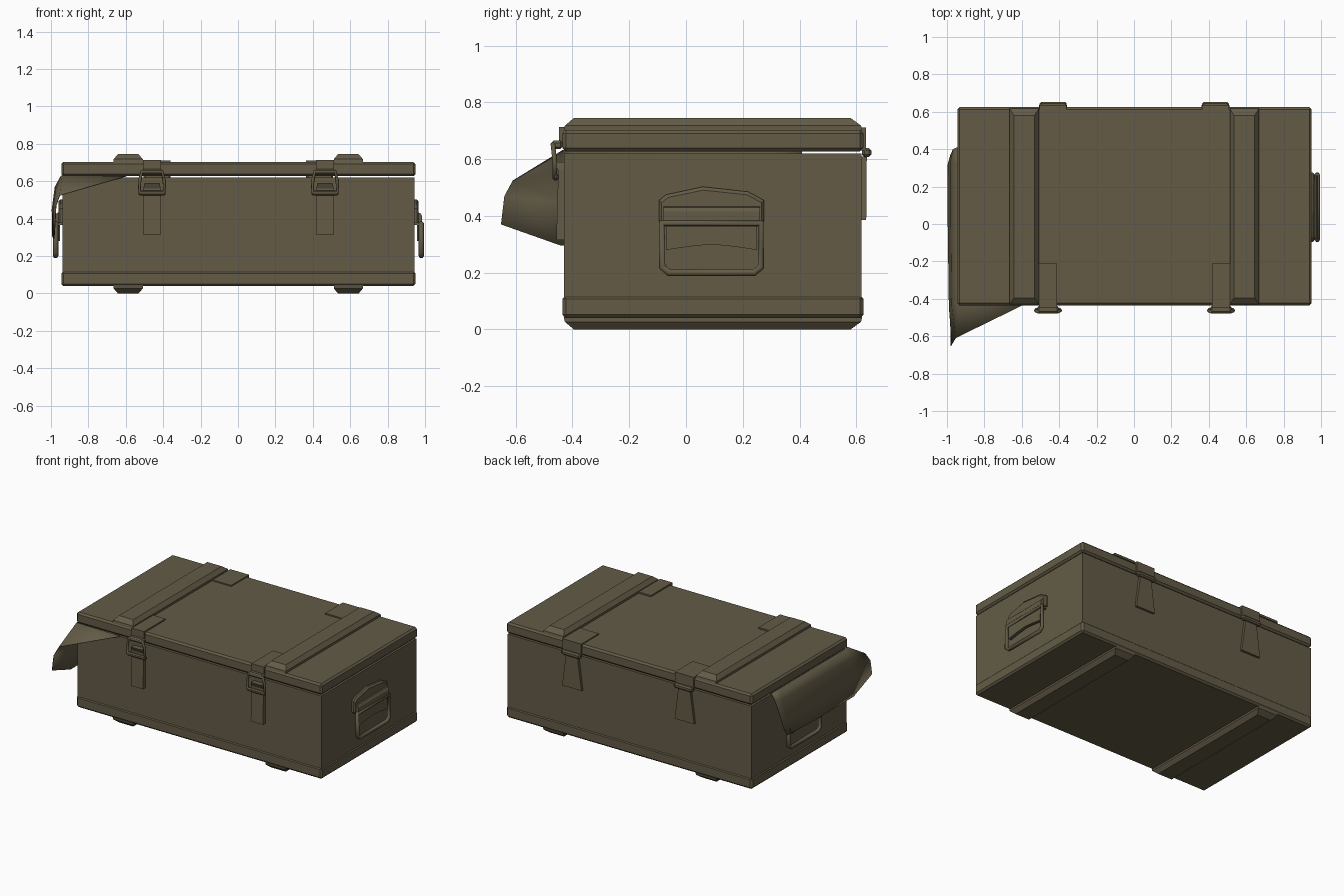
import bpy, bmesh, math
from mathutils import Vector, Matrix

if "Cube" in bpy.data.objects:
    bpy.data.objects.remove(bpy.data.objects["Cube"])

olive = bpy.data.materials.new("olive_drab")
olive.diffuse_color = (0.125, 0.105, 0.062, 1)
olive.use_nodes = True
olive.node_tree.nodes["Principled BSDF"].inputs["Base Color"].default_value = olive.diffuse_color
X0, X1, Y0, Y1 = -0.945, 0.95, -0.435, 0.625


def finish(name, bm, bevel=0.0):
    bmesh.ops.recalc_face_normals(bm, faces=bm.faces)
    me = bpy.data.meshes.new(name)
    bm.to_mesh(me)
    bm.free()
    me.materials.append(olive)
    ob = bpy.data.objects.new(name, me)
    bpy.context.collection.objects.link(ob)
    if bevel:
        m = ob.modifiers.new("bevel", 'BEVEL')
        m.width, m.segments = bevel, 1
    return ob


def box(name, lo, hi, bevel=0.0):
    bm = bmesh.new()
    bmesh.ops.create_cube(bm, size=1)
    for v in bm.verts:
        v.co = [(a + b) / 2 + c * (b - a) for a, b, c in zip(lo, hi, v.co)]
    return finish(name, bm, bevel)


def loft(name, rings):
    """Closed solid through rings of equal point count."""
    bm = bmesh.new()
    vs = [[bm.verts.new(p) for p in r] for r in rings]
    n = len(vs[0])
    for a, b in zip(vs, vs[1:]):
        for i in range(n):
            bm.faces.new((a[i], a[(i + 1) % n], b[(i + 1) % n], b[i]))
    bm.faces.new(vs[0][::-1])
    bm.faces.new(vs[-1])
    return finish(name, bm)


def rect(x0, x1, y0, y1, z):
    return [(x0, y0, z), (x1, y0, z), (x1, y1, z), (x0, y1, z)]


def tube(name, pts, r, closed=True, sides=6):
    cu = bpy.data.curves.new(name, 'CURVE')
    cu.dimensions = '3D'
    cu.bevel_depth, cu.bevel_resolution = r, 1
    cu.use_fill_caps = True
    sp = cu.splines.new('POLY')
    sp.points.add(len(pts) - 1)
    for p, c in zip(sp.points, pts):
        p.co = (*c, 1)
    sp.use_cyclic_u = closed
    cu.materials.append(olive)
    ob = bpy.data.objects.new(name, cu)
    bpy.context.collection.objects.link(ob)
    return ob


# Main box: body, lower band, lid
box("body", (X0 + .006, Y0 + .006, .10), (X1 - .006, Y1 - .006, .62))
box("base_band", (X0, Y0, .04), (X1, Y1, .12), .012)
box("lid", (X0, Y0, .627), (X1, Y1, .703), .012)

# Tapered battens on the lid and skids underneath
for x in (-.587, .59):
    for name, za, zb in (("lid_batten", .70, .745), ("bottom_skid", .045, 0)):
        zm = za + (zb - za) * .4
        loft(name, [rect(x - .078, x + .078, Y0 + .004, Y1 - .004, za),
                    rect(x - .078, x + .078, Y0 + .008, Y1 - .008, zm),
                    rect(x - .055, x + .055, Y0 + .04, Y1 - .045, zb)])

# Front latches
for x in (-.46, .465):
    box("latch_top_plate", (x - .047, Y0 - .008, .70), (x + .047, -.21, .713))
    box("latch_lip", (x - .047, Y0 - .012, .645), (x + .047, Y0 + .005, .713))
    loft("latch_lever", [rect(x - .047, x + .047, Y0 - .022, Y0 + .01, .315),
                         rect(x - .047, x + .047, Y0 - .015, Y0 + .01, .56),
                         rect(x - .040, x + .040, Y0 - .03, Y0 + .01, .59)])
    box("latch_hook", (x - .055, Y0 - .04, .635), (x + .055, Y0, .665), .008)
    y = Y0 - .028
    tube("latch_wire", [(x - .066, y, .54), (x + .066, y, .54), (x + .066, y, .60),
                        (x + .054, y - .006, .652), (x - .054, y - .006, .652),
                        (x - .066, y, .60)], .009)
    box("latch_pin", (x - .072, Y0 - .035, .525), (x + .072, Y0 - .015, .55), .006)

# Rear hinges
for x in (-.432, .436):
    box("hinge_top_plate", (x - .072, .44, .70), (x + .072, Y1 + .008, .711))
    box("hinge_lid_leaf", (x - .072, Y1 - .01, .63), (x + .072, Y1 + .01, .711))
    box("hinge_knuckle", (x - .072, Y1 - .005, .607), (x + .072, .653, .64), .009)
    loft("hinge_lower_leaf", [rect(x - .075, x + .075, Y1 - .02, Y1 + .01, .385),
                              rect(x - .045, x + .045, Y1 - .02, Y1 + .012, .61)])

# End handles: back plate, drop ring and grip, mirrored to both ends
YC = .09
for s, xe in ((1, X1 - .006), (-1, X0 + .006)):
    def ring_at(d, prof):
        return [(xe + s * d, YC + a, z) for a, z in prof]
    plate = [(-.185, .38), (.185, .38), (.185, .455), (.13, .485),
             (-.03, .503), (-.16, .475), (-.185, .455)]
    inner = [(a * .95, .38 + (z - .38) * .9) for a, z in plate]
    loft("handle_plate", [ring_at(-.01, plate), ring_at(.012, plate), ring_at(.022, inner)])
    loft("handle_sleeve", [ring_at(d, [(-.17, z0), (.17, z0), (.17, z1), (-.17, z1)])
                           for d, z0, z1 in ((0, .365, .44), (.03, .37, .43), (.04, .38, .415))])
    tube("handle_ring", ring_at(.036, [(-.15, .20), (.15, .20), (.174, .22),
                                       (.174, .375), (-.174, .375), (-.174, .22)]), .014)
    grip = [(-.16, .28), (-.08, .292), (0, .30), (.08, .292), (.16, .28), (.16, .365), (-.16, .365)]
    loft("handle_grip", [ring_at(.012, grip), ring_at(.034, grip)])

# Loose cover flap hanging off the left front corner of the lid
top = [(-.94, Y0, .632), (-.946, -.40, .632), (-.946, 0, .632), (-.946, .32, .632), (-.946, .41, .632)]
mid = [(-.955, -.61, .525), (-.975, -.44, .56), (-.98, 0, .57), (-.98, .34, .57), (-.968, .40, .58)]
low = [(-.975, -.64, .47), (-.99, -.44, .45), (-.996, 0, .45), (-.996, .32, .45), (-.982, .37, .48)]
hem = [(-.98, -.652, .37), (-.985, -.44, .295), (-.993, 0, .30), (-.985, .29, .305), (-.978, .32, .36)]
bm = bmesh.new()
rows = [[bm.verts.new(p) for p in r] for r in (top, mid, low, hem)]
for a, b in zip(rows, rows[1:]):
    for i in range(4):
        bm.faces.new((a[i], a[i + 1], b[i + 1], b[i]))
tail = bm.verts.new((-.60, Y0 - .002, .628))
bm.faces.new((tail, rows[0][0], rows[1][0]))
flap = finish("cover_flap", bm)
flap.modifiers.new("thickness", 'SOLIDIFY').thickness = .004
for p in flap.data.polygons:
    p.use_smooth = True
